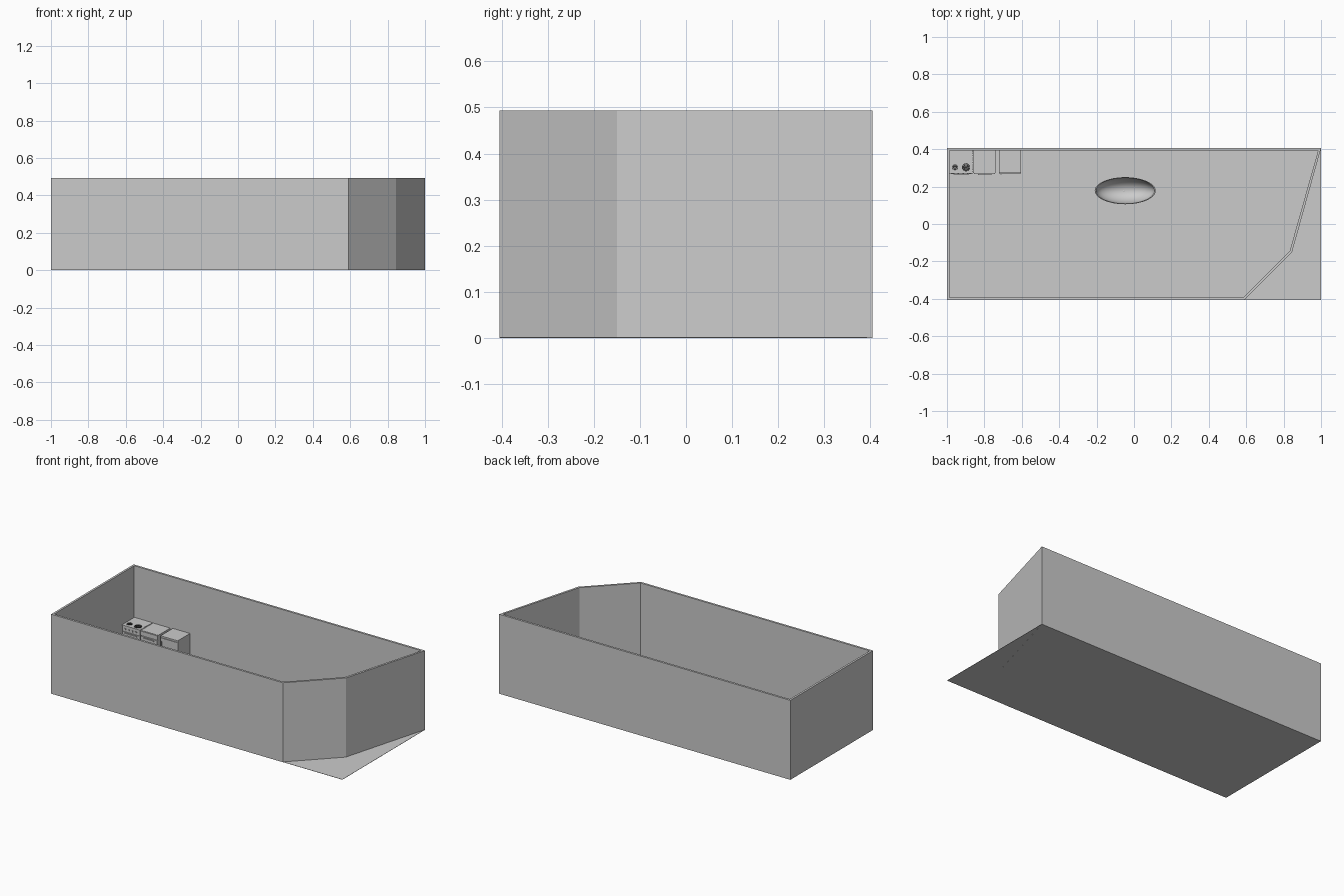
import bpy, bmesh, math

if "Cube" in bpy.data.objects:
    bpy.data.objects.remove(bpy.data.objects["Cube"])

OUTLINE = [(-1, -0.405), (0.592, -0.405), (0.845, -0.15), (1, 0.405), (-1, 0.405)]
INNER = [(-0.987, -0.392), (0.586, -0.392), (0.833, -0.143), (0.984, 0.392), (-0.987, 0.392)]


def finish(name, bm, smooth=False):
    bmesh.ops.recalc_face_normals(bm, faces=bm.faces)
    me = bpy.data.meshes.new(name)
    bm.to_mesh(me)
    bm.free()
    ob = bpy.data.objects.new(name, me)
    bpy.context.collection.objects.link(ob)
    if smooth:
        bpy.context.view_layer.objects.active = ob
        ob.select_set(True)
        bpy.ops.object.shade_smooth_by_angle(angle=math.radians(40))
        ob.select_set(False)
    return ob


def prism(name, pts, z0, z1):
    bm = bmesh.new()
    lo = [bm.verts.new((x, y, z0)) for x, y in pts]
    hi = [bm.verts.new((x, y, z1)) for x, y in pts]
    bm.faces.new(lo[::-1])
    bm.faces.new(hi)
    for i in range(len(pts)):
        j = (i + 1) % len(pts)
        bm.faces.new((lo[i], lo[j], hi[j], hi[i]))
    return finish(name, bm)


def box(name, x0, x1, y0, y1, z0, z1):
    return prism(name, [(x0, y0), (x1, y0), (x1, y1), (x0, y1)], z0, z1)


def lathe(name, profile, cx, cy, sy=1.0, n=48, closed=False):
    """Revolve (radius, z) points around z; sy flattens the circle to an oval."""
    bm = bmesh.new()
    rings = [[bm.verts.new((cx + r * math.cos(2 * math.pi * i / n),
                            cy + r * sy * math.sin(2 * math.pi * i / n), z))
              for i in range(n)] for r, z in profile]
    pairs = list(zip(rings, rings[1:]))
    if closed:
        pairs.append((rings[-1], rings[0]))
    else:
        bm.faces.new(rings[0])
        bm.faces.new(rings[-1])
    for a, b in pairs:
        for i in range(n):
            j = (i + 1) % n
            bm.faces.new((a[i], a[j], b[j], b[i]))
    return finish(name, bm, True)


# Ground slab and room floor
box("ground_slab", -1, 1, -0.405, 0.405, 0.0005, 0.002)
prism("room_floor", OUTLINE, 0, 0.004)

# Outer walls as one hollow ring
bm = bmesh.new()
loops = [[bm.verts.new((x, y, z)) for x, y in pts]
         for pts, z in ((OUTLINE, 0), (OUTLINE, 0.493), (INNER, 0.493), (INNER, 0))]
for a, b in zip(loops, loops[1:] + loops[:1]):
    for i in range(5):
        j = (i + 1) % 5
        bm.faces.new((a[i], a[j], b[j], b[i]))
finish("walls", bm)

# Oval bathtub with rolled rim and curved bowl
bowl = [(0.155 * math.cos(t), 0.12 - 0.1 * math.sin(t))
        for t in [math.radians(a) for a in (0, 12, 24, 36, 48, 60, 72, 84)]]
lathe("bathtub", [(0.10, 0.004), (0.115, 0.01), (0.135, 0.045), (0.152, 0.09), (0.156, 0.115),
                  (0.163, 0.117), (0.163, 0.122), (0.157, 0.123)] + bowl,
      -0.047, 0.178, 0.445)
lathe("bathtub_drain", [(0.005, 0.019), (0.005, 0.0225), (0.003, 0.0235)], -0.055, 0.178, n=16)
box("bathtub_overflow", -0.052, -0.042, 0.103, 0.109, 0.10, 0.12)

# Stove body, oven door, handle and backsplash
box("stove_body", -0.985, -0.862, 0.272, 0.392, 0.004, 0.170)
box("stove_top", -0.986, -0.861, 0.270, 0.392, 0.170, 0.173)
box("oven_door", -0.978, -0.869, 0.268, 0.272, 0.035, 0.135)
box("oven_handle", -0.965, -0.882, 0.264, 0.268, 0.124, 0.129)
for i in range(4):
    box("stove_knob", -0.968 + i * 0.025, -0.960 + i * 0.025, 0.267, 0.272, 0.148, 0.156)

# Burner coils: rings around a small hub
DARK = bpy.data.materials.new("dark_burner")
DARK.diffuse_color = (0.03, 0.03, 0.03, 1)
DARK.use_nodes = True
DARK.node_tree.nodes["Principled BSDF"].inputs["Base Color"].default_value = DARK.diffuse_color
for bx, by, r in ((-0.957, 0.303, 0.016), (-0.898, 0.303, 0.022)):
    parts = [lathe("burner_hub", [(r * 0.25, 0.173), (r * 0.25, 0.176)], bx, by, n=16)]
    for k in (0.5, 0.75, 1.0):
        parts.append(lathe("burner_ring", [(r * k, 0.173), (r * k, 0.176),
                                           (r * (k - 0.2), 0.176), (r * (k - 0.2), 0.173)],
                           bx, by, n=24, closed=True))
    for p in parts:
        p.data.materials.append(DARK)
for bx, r in ((-0.957, 0.016), (-0.898, 0.016)):
    lathe("back_burner", [(r, 0.1725), (r, 0.1733)], bx, 0.362, n=24)

# Dishwasher beside the stove, with vent slats along the joint
box("dishwasher_body", -0.858, -0.740, 0.274, 0.398, 0.004, 0.172)
box("dishwasher_door", -0.856, -0.742, 0.266, 0.274, 0.020, 0.140)
box("dishwasher_panel", -0.856, -0.742, 0.268, 0.274, 0.144, 0.170)
box("dishwasher_handle", -0.835, -0.763, 0.262, 0.266, 0.128, 0.134)
for i in range(12):
    y = 0.274 + i * 0.0095
    box("vent_slat", -0.863, -0.857, y, y + 0.005, 0.168, 0.175)

# Cabinet with door and handle
box("cabinet_body", -0.722, -0.604, 0.272, 0.396, 0.004, 0.175)
box("cabinet_door", -0.718, -0.608, 0.268, 0.272, 0.015, 0.165)
box("cabinet_handle", -0.714, -0.709, 0.264, 0.268, 0.095, 0.145)
